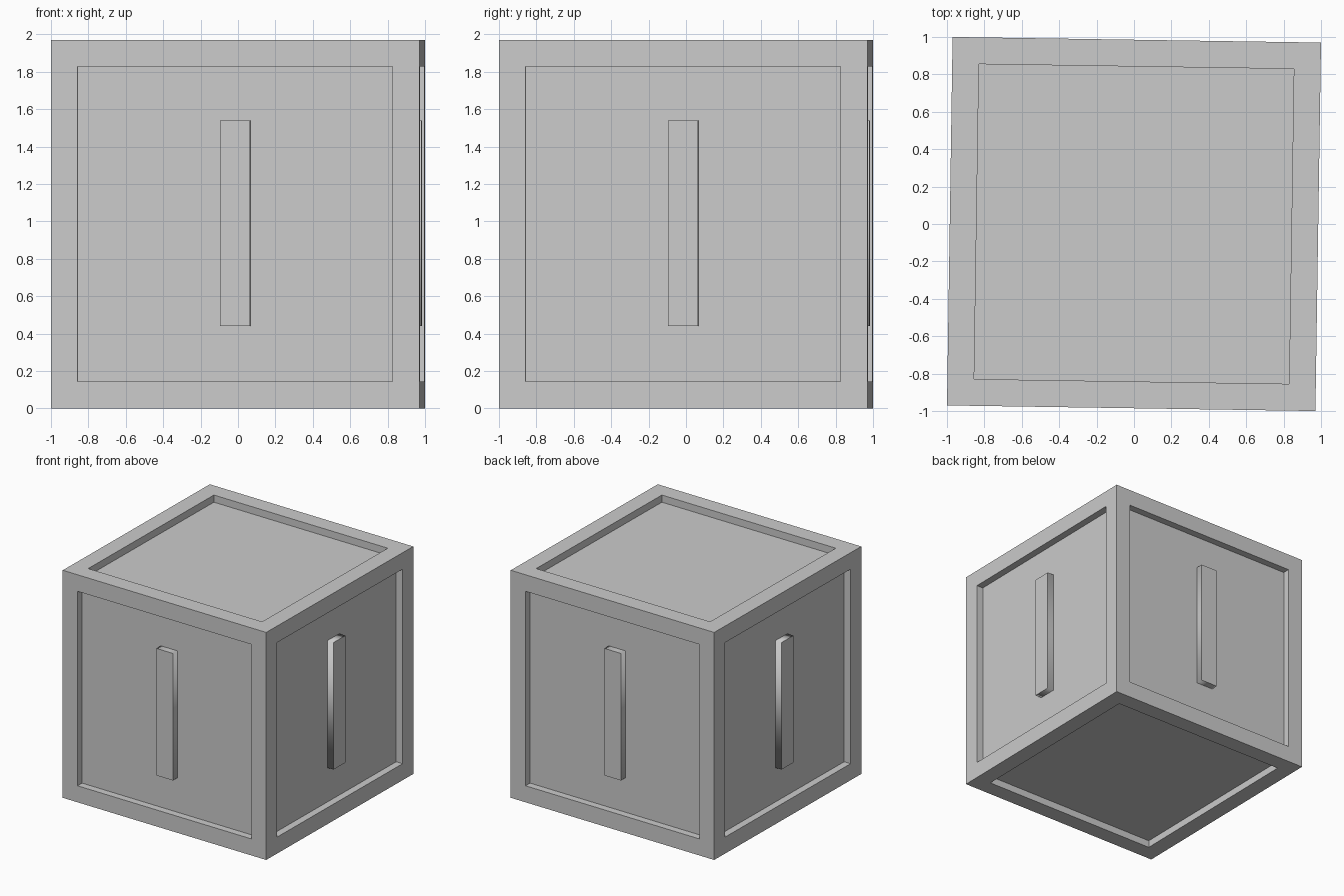
import bpy, bmesh
from math import pi
from mathutils import Matrix, Vector

if "Cube" in bpy.data.objects:
    bpy.data.objects.remove(bpy.data.objects["Cube"])

HALF = 0.985      # half side of the crate
BORDER = 0.143    # frame width
DEPTH = 0.062     # panel recess
TURN = Matrix.Rotation(-0.0152, 4, 'Z')   # slight clockwise twist


def finish(name, bm):
    mesh = bpy.data.meshes.new(name)
    bm.to_mesh(mesh)
    bm.free()
    obj = bpy.data.objects.new(name, mesh)
    bpy.context.collection.objects.link(obj)
    return obj


# Crate body: cube with a recessed panel on each of the six sides
bm = bmesh.new()
bmesh.ops.create_cube(bm, size=2 * HALF)
panels = list(bm.faces)
bmesh.ops.inset_individual(bm, faces=panels, thickness=BORDER, use_even_offset=True)
normals = [f.normal.copy() for f in panels]
panels = bmesh.ops.extrude_discrete_faces(bm, faces=panels)["faces"]
for f in panels:
    f.normal_update()
    n = f.normal.copy()
    bmesh.ops.translate(bm, verts=f.verts, vec=-n * DEPTH)
bmesh.ops.recalc_face_normals(bm, faces=bm.faces)
bmesh.ops.transform(bm, matrix=TURN @ Matrix.Translation((0, 0, HALF)), verts=bm.verts)
finish("crate_body", bm)

# Upright bar in the middle of each of the four side panels
back = HALF - DEPTH
front = 0.983
for i, side in enumerate(("front", "right", "back", "left")):
    bm = bmesh.new()
    bmesh.ops.create_cube(bm, size=1)
    bmesh.ops.scale(bm, vec=(0.16, front - back, 1.1), verts=bm.verts)
    # Flat outer face, softly shaded rim, open against the panel
    inner = [f for f in bm.faces if f.normal.y > 0.9]
    bmesh.ops.delete(bm, geom=inner, context='FACES_ONLY')
    for f in bm.faces:
        f.smooth = abs(f.normal.y) < 0.5
        if not f.smooth:
            for e in f.edges:
                e.smooth = False
    place = TURN @ Matrix.Rotation(i * pi / 2, 4, 'Z') @ Matrix.Translation(
        (0, -(front + back) / 2, 0.99))
    bmesh.ops.transform(bm, matrix=place, verts=bm.verts)
    finish(side + "_bar", bm)
